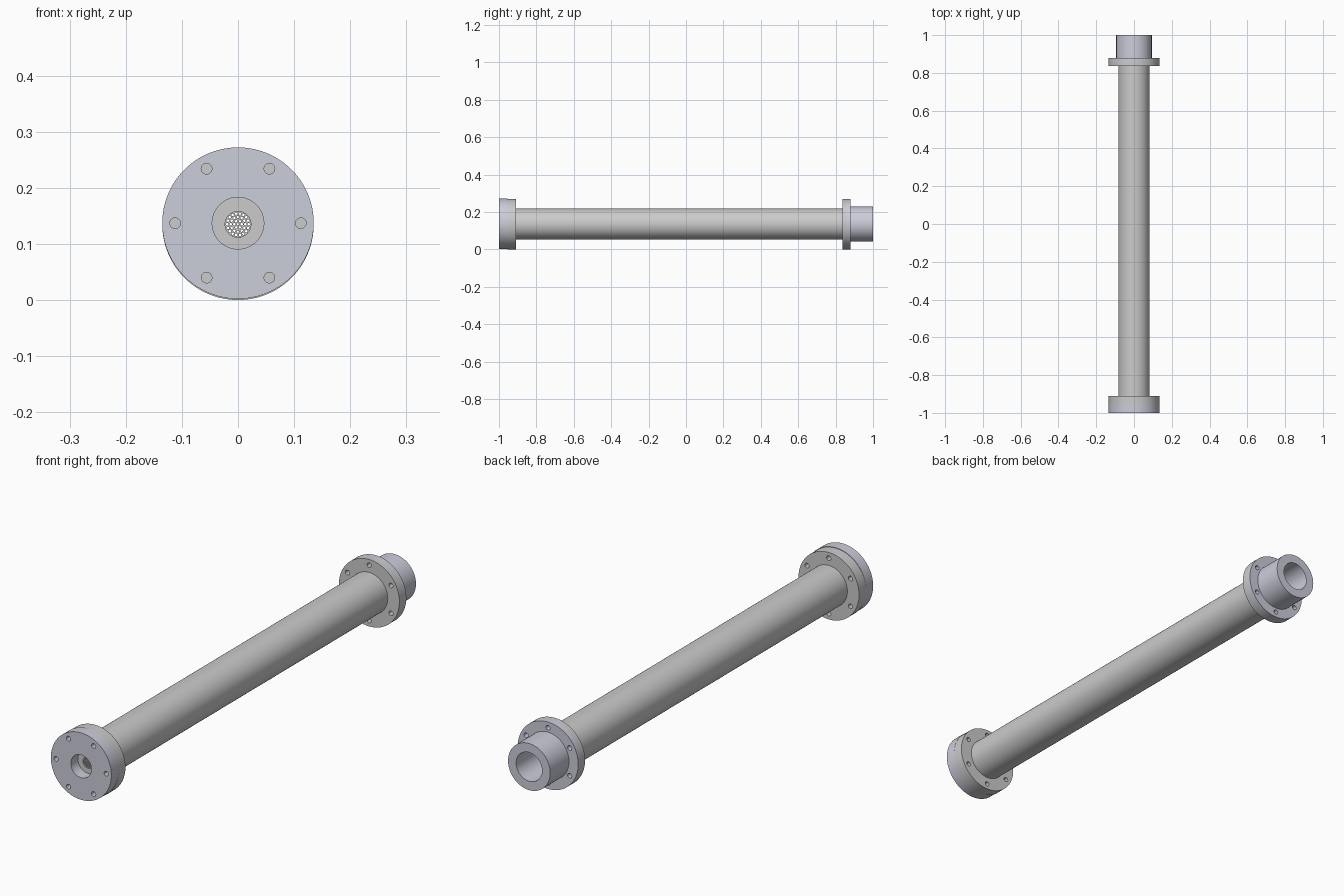
import bpy, bmesh
from math import sin, cos, pi, radians
from mathutils import Matrix

if "Cube" in bpy.data.objects:
    bpy.data.objects.remove(bpy.data.objects["Cube"])

ZC = 0.135          # height of the main axis
SEG = 96

light = bpy.data.materials.new("light_metal")
light.diffuse_color = (0.60, 0.61, 0.70, 1)
light.use_nodes = True
light.node_tree.nodes["Principled BSDF"].inputs["Base Color"].default_value = light.diffuse_color


def new_object(name, bm):
    bmesh.ops.recalc_face_normals(bm, faces=bm.faces)
    me = bpy.data.meshes.new(name)
    bm.to_mesh(me)
    bm.free()
    ob = bpy.data.objects.new(name, me)
    bpy.context.collection.objects.link(ob)
    return ob


def activate(ob):
    bpy.ops.object.select_all(action='DESELECT')
    ob.select_set(True)
    bpy.context.view_layer.objects.active = ob


def drill(ob, holes, y0, y1, radius, zc):
    """Cut round holes along y at the given (x, z) offsets from the axis."""
    bm = bmesh.new()
    for x, z in holes:
        m = Matrix.Translation((x, (y0 + y1) / 2, zc + z)) @ Matrix.Rotation(pi / 2, 4, 'X')
        bmesh.ops.create_cone(bm, cap_ends=True, segments=24, radius1=radius,
                              radius2=radius, depth=y1 - y0 + 0.02, matrix=m)
    cutter = new_object("hole_cutter", bm)
    cutter.hide_render = True
    mod = ob.modifiers.new("holes", 'BOOLEAN')
    mod.operation = 'DIFFERENCE'
    mod.solver = 'EXACT'
    mod.object = cutter
    activate(ob)
    bpy.ops.object.modifier_apply(modifier=mod.name)
    bpy.data.objects.remove(cutter)


def ring(name, y0, y1, r_out, r_in, mat=None, zc=ZC, holes=(), hole_r=0.0095):
    """Hollow cylinder along y (solid disc when r_in is 0), with drilled holes."""
    bm = bmesh.new()
    if r_in > 0:
        profile = [(r_in, y0), (r_out, y0), (r_out, y1), (r_in, y1)]
        loops = [[bm.verts.new((r * cos(2 * pi * i / SEG), y, zc + r * sin(2 * pi * i / SEG)))
                  for i in range(SEG)] for r, y in profile]
        for k in range(4):
            a, b = loops[k], loops[(k + 1) % 4]
            for i in range(SEG):
                j = (i + 1) % SEG
                bm.faces.new((a[i], a[j], b[j], b[i]))
    else:
        m = Matrix.Translation((0, (y0 + y1) / 2, zc)) @ Matrix.Rotation(pi / 2, 4, 'X')
        bmesh.ops.create_cone(bm, cap_ends=True, segments=SEG, radius1=r_out,
                              radius2=r_out, depth=y1 - y0, matrix=m)
    ob = new_object(name, bm)
    if mat:
        ob.data.materials.append(mat)
    if holes:
        drill(ob, holes, y0, y1, hole_r, zc)
    activate(ob)
    bpy.ops.object.shade_smooth_by_angle(angle=radians(30))
    return ob


def circle(n, r, start=0.0):
    return [(r * cos(start + 2 * pi * i / n), r * sin(start + 2 * pi * i / n)) for i in range(n)]


# Front end: light cover plate bolted to a grey flange turned by 30 degrees
ring("front_cover", -1.0, -0.955, 0.135, 0.046, light, ZC + 0.002, circle(6, 0.112))
ring("front_flange", -0.955, -0.91, 0.135, 0.023, None, ZC, circle(6, 0.112, pi / 6))

# Perforated disc in the inlet
perforations = [(0, 0)] + circle(6, 0.0065) + circle(12, 0.013) + circle(18, 0.0192)
ring("perforated_disc", -0.952, -0.944, 0.0231, 0, None, ZC, perforations, 0.0022)

# Long barrel
ring("barrel", -0.91, 0.836, 0.083, 0.058)

# Rear end: two-layer flange and outlet collar
ring("rear_flange", 0.836, 0.858, 0.135, 0.058, None, ZC, circle(6, 0.112, pi / 6))
ring("rear_cover", 0.858, 0.88, 0.135, 0.058, light, ZC, circle(6, 0.112, pi / 6))
ring("outlet_collar", 0.88, 1.0, 0.094, 0.058, light)
